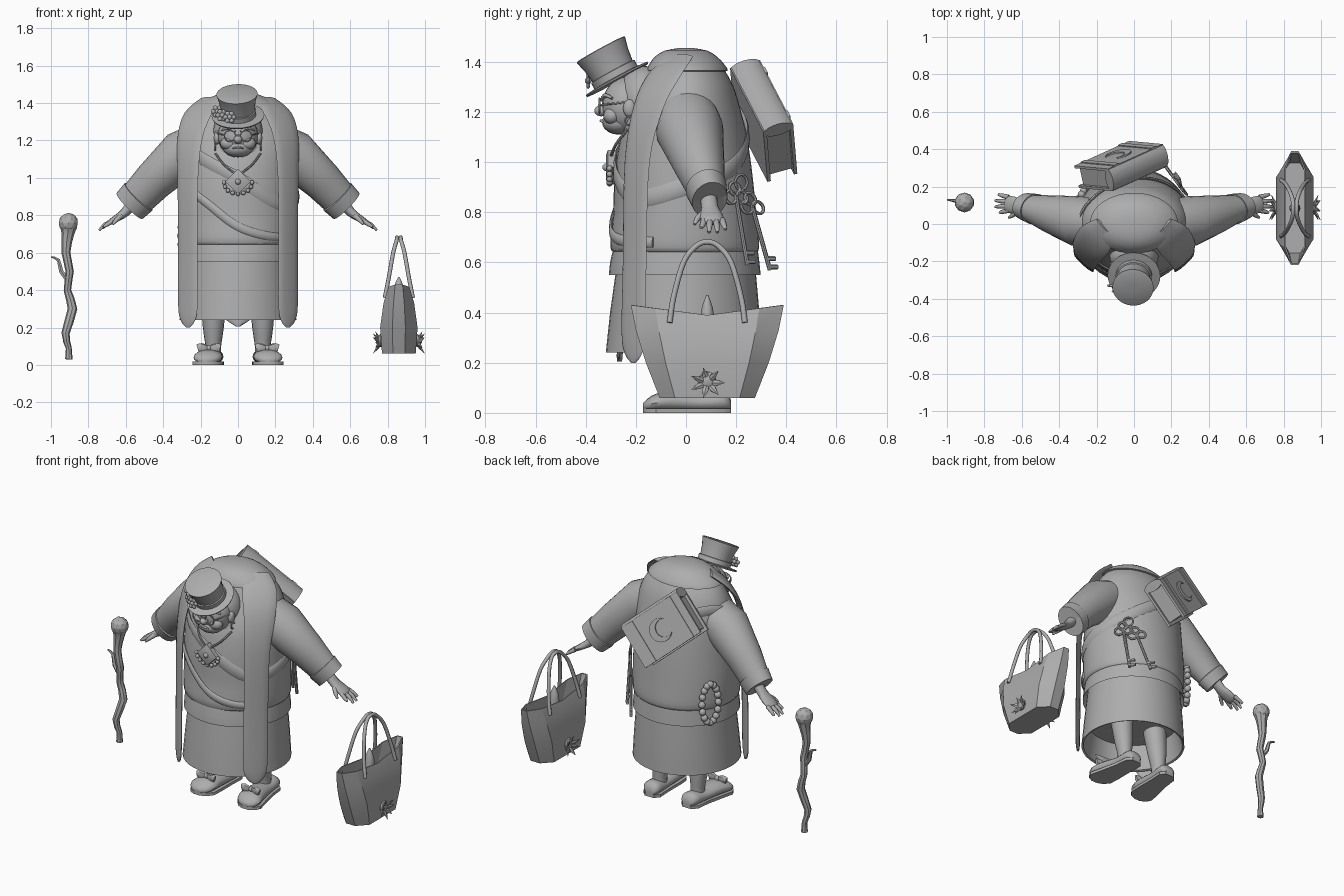
import bpy, bmesh, math
from math import sin, cos, pi, radians
from mathutils import Vector, Matrix

cube = bpy.data.objects.get("Cube")
if cube:
    bpy.data.objects.remove(cube, do_unlink=True)

GREY = (0.42, 0.42, 0.42, 1)
mat = bpy.data.materials.new("plain_grey")
mat.use_nodes = True
mat.diffuse_color = GREY
mat.node_tree.nodes["Principled BSDF"].inputs["Base Color"].default_value = GREY


def emit(bm, name, angle=40):
    """Turn the gathered geometry into a named object."""
    bmesh.ops.recalc_face_normals(bm, faces=bm.faces)
    mesh = bpy.data.meshes.new(name)
    bm.to_mesh(mesh)
    bm.free()
    mesh.materials.append(mat)
    mesh.shade_smooth()
    mesh.set_sharp_from_angle(angle=radians(angle))
    bpy.context.collection.objects.link(bpy.data.objects.new(name, mesh))


def loft(bm, rings, closed=False):
    """Skin a list of point rings, capping the ends."""
    vs = [[bm.verts.new(p) for p in r] for r in rings]
    n = len(vs[0])
    for i in range(len(vs) - (0 if closed else 1)):
        a, b = vs[i], vs[(i + 1) % len(vs)]
        for k in range(n):
            bm.faces.new((a[k], a[(k + 1) % n], b[(k + 1) % n], b[k]))
    if not closed:
        bm.faces.new(vs[0])
        bm.faces.new(vs[-1])


def smooth(path, steps, closed=False):
    """Catmull-Rom subdivision of a list of tuples."""
    n, out = len(path), []
    for i in range(n if closed else n - 1):
        q = [path[(i + d) % n] if closed else path[min(max(i + d, 0), n - 1)] for d in (-1, 0, 1, 2)]
        for s in range(steps):
            t = s / steps
            out.append(tuple(0.5 * (2 * b + (c - a) * t + (2 * a - 5 * b + 4 * c - d) * t * t
                                    + (3 * b - a - 3 * c + d) * t ** 3) for a, b, c, d in zip(*q)))
    return out if closed else out + [path[-1]]


def sweep(bm, path, ref=(1, 0, 0), n=12, steps=1, axis=None, closed=False):
    """Elliptic sections (x, y, z, half_a, half_b); half_a lies along ref."""
    if steps > 1:
        path = smooth(path, steps, closed)
    m, rings = len(path), []
    for i, (x, y, z, a, b) in enumerate(path):
        p0 = path[i - 1] if closed else path[max(i - 1, 0)]
        p1 = path[(i + 1) % m] if closed else path[min(i + 1, m - 1)]
        t = Vector(axis) if axis else Vector(p1[:3]) - Vector(p0[:3])
        t.normalize()
        u = Vector(ref)
        u = (u - t * u.dot(t)).normalized()
        v = t.cross(u)
        rings.append([Vector((x, y, z)) + u * a * cos(2 * pi * k / n) + v * b * sin(2 * pi * k / n)
                      for k in range(n)])
    loft(bm, rings, closed)


def tube(bm, pts, r, ref=(1, 0, 0), n=8, steps=1, closed=False):
    sweep(bm, [(*p, r, r) for p in pts], ref, n, steps, None, closed)


def ring(bm, c, r, r2, u, v, n=14):
    """Thin hoop in the plane of u and v."""
    c, u, v = Vector(c), Vector(u), Vector(v)
    tube(bm, [c + (u * cos(2 * pi * i / n) + v * sin(2 * pi * i / n)) * r for i in range(n)],
         r2, u.cross(v), 6, 1, True)


def ball(bm, c, s, seg=16):
    s = s if isinstance(s, tuple) else (s, s, s)
    bmesh.ops.create_uvsphere(bm, u_segments=seg, v_segments=seg // 2 + 1, radius=1,
                              matrix=Matrix.Translation(c) @ Matrix.Diagonal((*s, 1)))


def box(bm, c, s, m=Matrix()):
    bmesh.ops.create_cube(bm, size=1, matrix=m @ Matrix.Translation(c) @ Matrix.Diagonal((*s, 1)))


def part(name, fn, *args, angle=40, **kw):
    bm = bmesh.new()
    fn(bm, *args, **kw)
    emit(bm, name, angle)


UP = (0, 0, 1)
# Torso, tunic and skirt
torso = [(0, 0, .64, .29, .27), (0, -.005, .66, .312, .297), (0, -.005, .8, .318, .285),
         (0, -.01, .95, .315, .275), (0, -.008, 1.1, .31, .252), (0, 0, 1.2, .3, .22),
         (0, .01, 1.3, .265, .18), (0, .005, 1.38, .205, .14), (0, 0, 1.43, .14, .1), (0, 0, 1.45, .05, .04)]
part("jacket", sweep, torso, n=40, steps=4, axis=UP)
part("tunic", sweep, [(0, 0, .6, .28, .27), (0, -.005, .55, .31, .303), (0, -.005, .6, .306, .298),
                      (0, 0, .7, .295, .28)], n=40, axis=UP)
part("skirt", sweep, [(0, -.01, .4, .27, .27), (0, -.01, .245, .3, .298), (0, -.01, .24, .312, .31),
                      (0, -.005, .4, .3, .298), (0, 0, .6, .285, .275)], n=40, axis=UP)
part("underskirt_point", sweep, [(0, -.26, .26, .09, .012), (0, -.265, .23, .05, .012),
                                 (0, -.265, .205, .01, .01)], axis=UP)
part("shawl_collar", sweep, [(0, .005, 1.36, .2, .13), (0, .005, 1.365, .235, .162), (0, .003, 1.39, .213, .15),
                             (0, 0, 1.42, .17, .125), (0, 0, 1.445, .11, .085), (0, 0, 1.455, .03, .03)],
     n=32, steps=2, axis=UP)


def on_body(deg, z, off=0.004):
    for p, q in zip(torso, torso[1:]):
        if p[2] <= z <= q[2]:
            t = (z - p[2]) / (q[2] - p[2])
            c, a, b = (p[i] + (q[i] - p[i]) * t for i in (1, 3, 4))
            return ((a + off) * cos(radians(deg)), c + (b + off) * sin(radians(deg)), z)


# Shoulder strap and wrap-over edge
strap = [(-90, 1.0), (-45, .86), (0, .9), (45, .98), (90, 1.12), (135, 1.24), (180, 1.22), (-135, 1.12)]
part("shoulder_strap", sweep, [(*on_body(*p), .035, .009)
                               for p in smooth(strap[:6] + [(180, 1.22), (225, 1.12), (270, 1.0)], 5)], UP, 8)
part("robe_overlap", sweep, [(*on_body(*p), .022, .009) for p in
                             smooth([(-150, .96), (-120, .86), (-90, .74), (-60, .69), (-25, .68)], 6)], UP, 8)

for s, side in ((1, "left"), (-1, "right")):
    # Hanging scarf ends
    part(side + "_scarf", sweep,
         [(s * .15, -.02, 1.42, .07, .015), (s * .21, -.085, 1.35, .1, .015), (s * .255, -.15, 1.22, .09, .014),
          (s * .268, -.195, 1.0, .074, .012), (s * .268, -.205, .6, .07, .011), (s * .268, -.21, .32, .07, .011),
          (s * .268, -.21, .235, .05, .01), (s * .268, -.21, .2, .012, .006)],
         ref=(s * .74, .67, 0), n=12, steps=4)
    # Sleeve with hollow cuff
    part(side + "_sleeve", sweep,
         [(s * .15, 0, 1.2, .12, .12), (s * .3, .015, 1.125, .135, .13), (s * .45, .055, .985, .1, .108),
          (s * .53, .08, .9, .077, .098), (s * .532, .08, .898, .083, .104), (s * .58, .095, .85, .072, .098),
          (s * .575, .094, .855, .055, .08), (s * .54, .08, .89, .05, .06)], ref=(0, 1, 0), n=24)
    # Hand
    bm = bmesh.new()
    sweep(bm, [(s * .53, .085, .9, .035, .035), (s * .6, .095, .82, .034, .026), (s * .64, .1, .79, .046, .02),
               (s * .68, .108, .765, .042, .016), (s * .69, .11, .758, .02, .008)], (0, 1, 0), 12, 2)
    for y, ty, tx, tz in ((.072, .06, .72, .738), (.096, .092, .742, .72), (.12, .125, .742, .72), (.144, .158, .725, .732)):
        sweep(bm, [(s * .67, y, .77, .013, .012), (s * (tx + .68) / 2, (y + ty) / 2, .75, .012, .011),
                   (s * tx, ty, tz, .007, .006)], (0, 1, 0), 8, 2)
    sweep(bm, [(s * .62, .075, .8, .014, .014), (s * .65, .045, .775, .012, .012), (s * .67, .035, .752, .006, .006)],
          (0, 1, 0), 8, 2)
    emit(bm, side + "_hand", 60)
    # Leg and shoe
    part(side + "_leg", sweep, [(s * .132, .07, .04, .042, .045), (s * .132, .07, .1, .042, .045),
                                (s * .132, .06, .2, .056, .058), (s * .13, .04, .36, .07, .07)], n=16, steps=3)
    foot = [(.13, .18, .03, .03, .02), (.133, .15, .045, .055, .04), (.14, .06, .04, .058, .036),
            (.152, -.05, .045, .07, .042), (.162, -.12, .04, .076, .036), (.166, -.155, .03, .055, .025),
            (.168, -.172, .025, .02, .012)]
    bm = bmesh.new()
    sweep(bm, [(s * x, y, z, a, b) for x, y, z, a, b in foot], n=16, steps=3, axis=(0, 1, 0))
    outline = [(s * x + k * a * 1.06, y) for k in (1, -1) for x, y, z, a, b in foot[::k]]
    loft(bm, [[(x, y, z) for x, y in outline] for z in (0, .018)])
    emit(bm, side + "_shoe")
    bm = bmesh.new()
    ball(bm, (s * .156, -.09, .09), .016, 10)
    for k in (1, -1):
        sweep(bm, [(s * .156, -.09, .09, .008, .01), (s * .156 + k * .035, -.095, .093, .014, .024),
                   (s * .156 + k * .06, -.095, .088, .01, .022)], (0, 1, 0), 8, 2)
    emit(bm, side + "_shoe_bow")

# Head, face and hair
bm = bmesh.new()
ball(bm, (0, -.235, 1.225), (.108, .1, .115), 24)
ball(bm, (0, -.27, 1.16), (.08, .065, .05))
ball(bm, (0, -.338, 1.205), (.024, .028, .022))
for s in (1, -1):
    ball(bm, (s * .05, -.295, 1.185), (.045, .035, .035))
    ball(bm, (s * .112, -.225, 1.215), (.018, .026, .036))
    sweep(bm, [(s * .015, -.335, 1.247, .006, .009), (s * .05, -.322, 1.268, .008, .01),
               (s * .085, -.295, 1.255, .005, .007)], UP, 8, 2)
sweep(bm, [(-.035, -.322, 1.155, .003, .004), (0, -.337, 1.165, .006, .008), (.035, -.322, 1.155, .003, .004)], UP, 8, 2)
emit(bm, "head", 70)
bm = bmesh.new()
ball(bm, (0, -.17, 1.245), (.132, .105, .14), 24)
ball(bm, (0, -.14, 1.15), (.15, .12, .1), 20)
emit(bm, "hair", 70)
bm = bmesh.new()
for s in (1, -1):
    ring(bm, (s * .043, -.345, 1.225), .03, .004, (1, 0, 0), UP)
    tube(bm, [(s * .073, -.345, 1.228), (s * .115, -.23, 1.24)], .004)
    ring(bm, (s * .122, -.225, 1.165), .018, .004, (0, 1, 0), UP)
tube(bm, [(-.014, -.347, 1.228), (.014, -.347, 1.228)], .004, UP)
emit(bm, "spectacles_and_earrings")

# Tilted top hat with flowers
AX = Vector((-.04, -.48, .88)).normalized()
BRIM = Vector((.0, -.275, 1.33))
profile = [(.08, -.004), (.138, -.004), (.141, .004), (.098, .008), (.098, .035), (.091, .037), (.098, .09),
           (.11, .135), (.104, .138), (.02, .139)]
part("hat", sweep, [(*(BRIM + AX * h), r, r) for r, h in profile], n=32, axis=AX)
bm = bmesh.new()
for c in ((-.085, -.36, 1.335), (-.045, -.39, 1.325), (-.11, -.33, 1.355)):
    ball(bm, c, .014, 8)
    for i in range(6):
        a = i * pi / 3
        ball(bm, (c[0] + .022 * cos(a), c[1], c[2] + .022 * sin(a)), (.013, .008, .013), 8)
emit(bm, "hat_flowers")

# Necklace
bm = bmesh.new()
for s in (1, -1):
    tube(bm, [(s * .12, -.235, 1.13), (s * .075, -.28, 1.07), (s * .01, -.3, 1.02)], .006, steps=3)
loft(bm, [[(r * cos(i * pi / 2), y, .98 + r * sin(i * pi / 2)) for i in range(4)]
          for r, y in ((.068, -.28), (.068, -.312), (.045, -.32))])
ball(bm, (0, -.318, .98), .016, 10)
for i in range(9):
    a = pi + i * pi / 8
    ball(bm, (.075 * cos(a), -.305, .975 + .06 * sin(a)), .012, 8)
emit(bm, "necklace")

# Book on the back
nrm = Vector((-.2, .94, .26)).normalized()
w = (Vector(UP) - nrm * nrm.z).normalized()
r = nrm.cross(w)
c40, s40 = cos(radians(40)), sin(radians(40))
M = Matrix.Translation((-.07, .31, 1.165)) @ Matrix((w * s40 - r * c40, r * s40 + w * c40, nrm)).transposed().to_4x4()
bm = bmesh.new()
for z in (-.056, .056):
    box(bm, (0, 0, z), (.41, .27, .014), M)
for x in (-.14, .14):
    box(bm, (x, 0, .064), (.035, .27, .008), M)
box(bm, (0, .005, 0), (.375, .24, .1), M)
sweep(bm, [(*(M @ Vector((x, .125, 0))), .062, .03) for x in (-.205, .205)], nrm, 16)
emit(bm, "book", 30)
moon = [(.07 * cos(radians(d)), .07 * sin(radians(d))) for d in range(40, 321, 20)]
moon += [(.025 + .053 * cos(radians(d)), .053 * sin(radians(d))) for d in range(300, 59, -20)]
part("book_crescent", loft, [[M @ Vector((x, y, z)) for x, y in moon] for z in (.062, .071)], angle=30)

# Hanging keys
bm = bmesh.new()
for top, bottom in (((.25, .2, .86), (.24, .245, .59)), ((.2, .265, .82), (.15, .335, .57))):
    a, b = Vector(top), Vector(bottom)
    d = (b - a).normalized()
    side = Vector((-.6, .8, 0))
    for o in (side * .028, side * -.028, d * -.035):
        ring(bm, a + o, .026, .007, side, d)
    tube(bm, [a, b], .009)
    for t in (.82, .95):
        p = a.lerp(b, t)
        tube(bm, [p, p + side * .04], .01, UP, 6)
ring(bm, (.23, .22, .92), .03, .006, (-.6, .8, 0), UP)
emit(bm, "keys")

# Bead loop at the right hip
bm = bmesh.new()
for i in range(16):
    a = i * pi / 8
    ball(bm, (-.28 + .026 * cos(a), .158 + .045 * cos(a), .69 + .12 * sin(a)), .021, 10)
emit(bm, "hip_beads")

# Staff
bm = bmesh.new()
sweep(bm, [(-.905, .11, .03, .02, .02), (-.905, .11, .09, .016, .016), (-.922, .1, .17, .022, .02),
           (-.885, .12, .3, .026, .022), (-.912, .125, .4, .02, .02), (-.9, .11, .5, .022, .022),
           (-.92, .11, .6, .024, .022), (-.91, .115, .7, .034, .034), (-.907, .115, .735, .046, .044)], n=8, steps=2)
sweep(bm, [(-.905, .115, .45, .014, .014), (-.945, .12, .5, .013, .013), (-.96, .125, .56, .01, .01),
           (-1.0, .13, .578, .004, .004)], (0, 1, 0), 6, 2)
emit(bm, "staff", 30)
bm = bmesh.new()
bmesh.ops.create_icosphere(bm, subdivisions=2, radius=.053, matrix=Matrix.Translation((-.907, .115, .76)))
emit(bm, "staff_ball", 5)

# Handbag
plan = [(1, -.68), (1, 0), (1, .68), (.35, 1), (-.35, 1), (-1, .68), (-1, 0), (-1, -.68), (-.35, -1), (.35, -1)]
rings = [[(.86 + a * x, .085 + b * y, z + lift * (abs(y) - .5)) for x, y in plan] for a, b, z, lift in
         ((.09, .19, .06, 0), (.1, .245, .2, 0), (.082, .285, .33, 0), (.056, .305, .41, .04),
          (.05, .295, .41, .04), (.08, .24, .2, 0))]
part("handbag", loft, rings, angle=25)
bm = bmesh.new()
for s in (1, -1):
    tube(bm, [(.86 + s * x, y, z) for x, y, z in ((.075, -.065, .36), (.055, -.05, .46), (.03, -.01, .6),
              (.012, .04, .665), (.01, .085, .682), (.012, .13, .665), (.03, .18, .6), (.055, .22, .46),
              (.075, .235, .36))], .011, steps=4)
emit(bm, "bag_handles", 60)
part("bag_charm", sweep, [(.86, .085, .36, .03, .03), (.86, .085, .42, .025, .022), (.86, .085, .47, .004, .004)], steps=2)
# Leaf clusters on the bag
bm = bmesh.new()
for s in (1, -1):
    ball(bm, (.86 + s * .098, .085, .13), (.018, .035, .035), 10)
    for i in range(7):
        a = i * 2 * pi / 7
        p = Vector((.86 + s * .095, .085, .12))
        q = p + Vector((s * (.042 if i % 2 else .03), .07 * cos(a), .06 * sin(a)))
        sweep(bm, [(*p, .006, .006), (*p.lerp(q, .5), .007, .014), (*q, .001, .001)], (1, 0, 0), 6)
emit(bm, "bag_leaves", 30)
